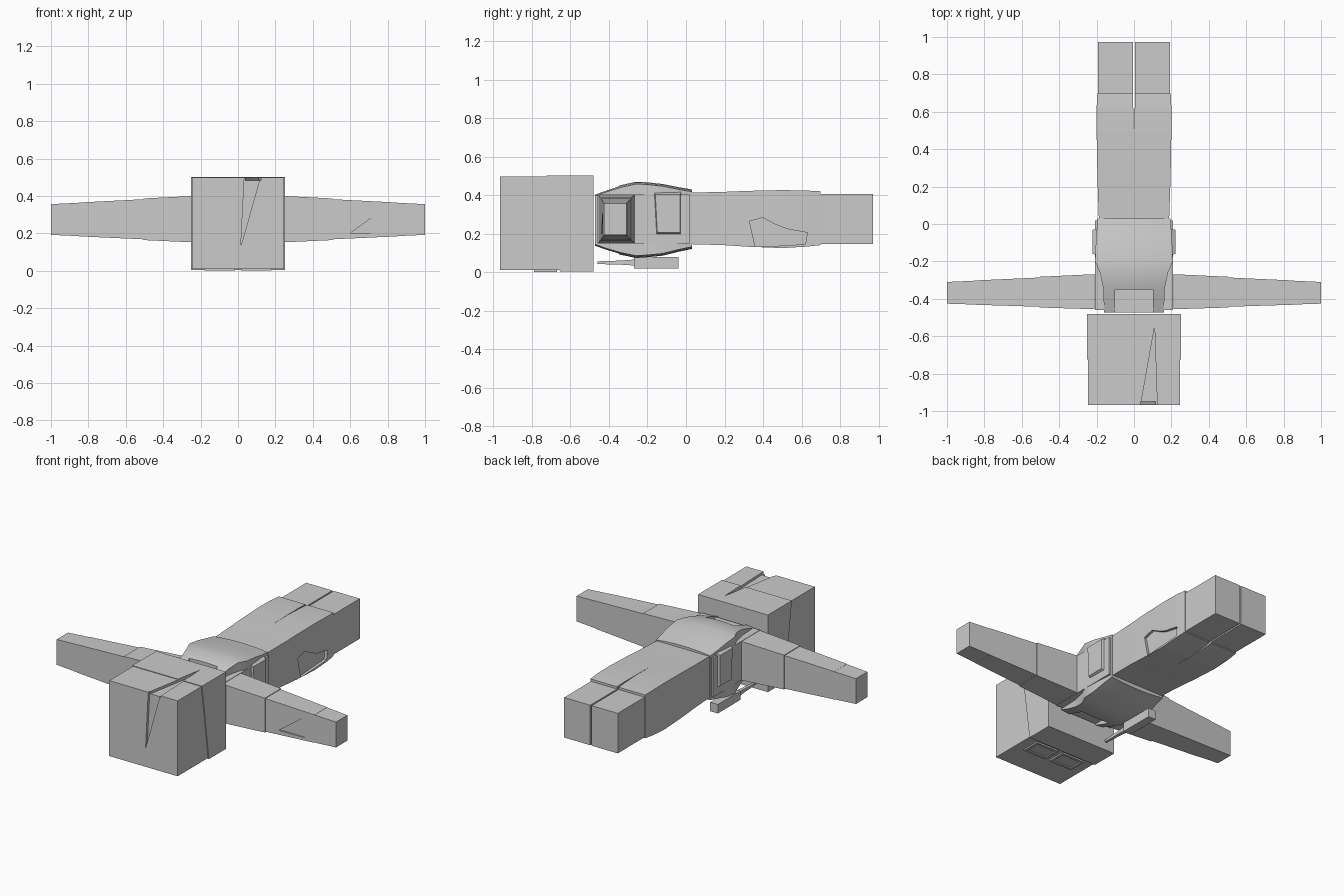
import bpy, bmesh
from mathutils import Vector

if "Cube" in bpy.data.objects:
    bpy.data.objects.remove(bpy.data.objects["Cube"])


def loft(name, rings):
    """Closed solid through rings that share one point count."""
    bm = bmesh.new()
    loops = [[bm.verts.new(p) for p in r] for r in rings]
    n = len(loops[0])
    for a, b in zip(loops, loops[1:]):
        for i in range(n):
            j = (i + 1) % n
            bm.faces.new((a[i], a[j], b[j], b[i]))
    bm.faces.new(loops[0])
    bm.faces.new(loops[-1])
    bmesh.ops.recalc_face_normals(bm, faces=bm.faces)
    me = bpy.data.meshes.new(name)
    bm.to_mesh(me)
    bm.free()
    ob = bpy.data.objects.new(name, me)
    bpy.context.collection.objects.link(ob)
    return ob


def rect_y(y, x0, x1, z0, z1):
    return [(x0, y, z0), (x1, y, z0), (x1, y, z1), (x0, y, z1)]


def box(name, x0, x1, y0, y1, z0, z1):
    return loft(name, [rect_y(y0, x0, x1, z0, z1), rect_y(y1, x0, x1, z0, z1)])


def prism(name, pts, axis, lo, hi):
    """Extrude a 2D outline along an axis (0=x, 1=y, 2=z)."""
    def ring(t):
        return [tuple(p[:axis]) + (t,) + tuple(p[axis:]) for p in pts]
    return loft(name, [ring(lo), ring(hi)])


def cut(target, cutter):
    m = target.modifiers.new("cut", 'BOOLEAN')
    m.operation = 'DIFFERENCE'
    m.solver = 'EXACT'
    m.object = cutter
    bpy.context.view_layer.objects.active = target
    bpy.ops.object.modifier_apply(modifier=m.name)


def drop(cutter):
    bpy.data.objects.remove(cutter, do_unlink=True)


def inset(pts, f):
    c = sum((Vector(p) for p in pts), Vector((0, 0))) / len(pts)
    return [tuple(c + (Vector(p) - c) * f) for p in pts]


# head: two shells meeting on a slanted seam
head_front = prism("head_front", [(-.967, .01), (-.655, .01), (-.722, .498), (-.967, .498)], 0, -.245, .245)
head_back = prism("head_back", [(-.655, .003), (-.48, .003), (-.48, .502), (-.725, .502)], 0, -.25, .25)

# wedge-shaped gash over the top and front of the head
for c in (prism("gash_top", [(.03, -1.0), (.125, -1.0), (.11, -.55)], 2, .482, .6),
          prism("gash_front", [(.035, .52), (.125, .52), (.015, .13)], 1, -1.1, -.95)):
    cut(head_front, c)
    cut(head_back, c)
    drop(c)

# eye frames on the underside (the face)
for s, side in ((1, "right"), (-1, "left")):
    x0, x1 = sorted((s * .015, s * .18))
    frame = box("eye_frame_" + side, x0, x1, -.79, -.67, .001, .03)
    c = box("cutter", x0 + .015, x1 - .015, -.775, -.685, -.1, .008)
    cut(frame, c)
    drop(c)

# torso body under the vest
box("torso", -.208, .208, -.46, .02, .15, .402)


# vest with softly domed front and back
def vest_ring(y, w, z0, z1, crown=.012):
    top = [(w * t, y, z1 - crown * t * t) for t in (1, .6, .2, -.2, -.6, -1)]
    low = [(w * t, y, z0 + crown * t * t) for t in (-1, -.6, -.2, .2, .6, 1)]
    return top + low


vest = loft("vest", [vest_ring(*r) for r in (
    (.03, .194, .12, .43), (-.04, .2, .105, .442), (-.12, .205, .085, .458),
    (-.2, .208, .077, .467), (-.26, .182, .073, .47), (-.34, .165, .09, .452),
    (-.41, .162, .11, .43), (-.472, .16, .132, .408))])
for z0, z1 in ((.395, .6), (-.1, .145)):
    c = box("neck_cutter", -.102, .102, -.6, -.35, z0, z1)
    cut(vest, c)
    drop(c)

# arms: three tapered segments, plus side pouches and legs, per side
ARM = [("upper_arm", .21, .505, 0.0), ("forearm", .5, .85, -.004), ("hand", .85, 1.0, -.005)]


def arm_ring(x, s, g):
    t = (x - .2) / .8
    y0, y1 = -.456 + .025 * t - g, -.268 - .037 * t + g
    z0, z1 = .15 + .037 * t - g, .402 - .041 * t + g
    return [(s * x, y0, z0), (s * x, y1, z0), (s * x, y1, z1), (s * x, y0, z1)]


for s, side in ((1, "right"), (-1, "left")):
    for name, x0, x1, g in ARM:
        ob = loft(name + "_" + side, [arm_ring(x0, s, g), arm_ring(x1, s, g)])
        if name == "forearm" and s == 1:
            # tear in the sleeve
            c = prism("tear", [(.6, .2), (.78, .2), (.82, .33), (.785, .335)], 1, -.6, -.428)
            cut(ob, c)
            drop(c)

    # side pouch
    outline = [(-.17, .42), (-.158, .19), (-.022, .19), (-.022, .42)]
    loft("side_pouch_" + side, [[(s * .19, y, z) for y, z in outline],
                                [(s * .222, y, z) for y, z in inset(outline, .86)]])

    # trouser leg, parted by a narrow slit towards the ankle
    trouser = loft("trouser_leg_" + side, [
        [(s * a, y, z0), (s * b, y, z0), (s * b, y, z1), (s * a, y, z1)]
        for y, a, b, z0, z1 in ((.03, 0, .188, .145, .413), (.2, 0, .194, .14, .417),
                                (.32, 0, .197, .132, .422), (.5, .001, .2, .125, .426),
                                (.62, .004, .2, .132, .424), (.698, .006, .196, .14, .42))])
    if s == 1:
        # torn patch on the outer thigh
        c = prism("hole", [(.33, .265), (.40, .283), (.46, .25), (.52, .225), (.63, .205),
                           (.62, .145), (.36, .13)], 0, .182, .3)
        cut(trouser, c)
        drop(c)
    # foot
    x0, x1 = sorted((s * .005, s * .192))
    box("foot_" + side, x0, x1, .69, .972, .146, .405)

# holstered tool on the chest: body and tapered rod
box("tool_body", -.20, -.145, -.27, -.04, .02, .078)
loft("tool_rod", [rect_y(-.46, -.18, -.165, .042, .056), rect_y(-.34, -.183, -.162, .039, .06),
                  rect_y(-.26, -.187, -.158, .034, .066)])

# soften only the domed vest
bpy.ops.object.select_all(action='DESELECT')
vest.select_set(True)
bpy.context.view_layer.objects.active = vest
bpy.ops.object.shade_smooth_by_angle(angle=.5)
